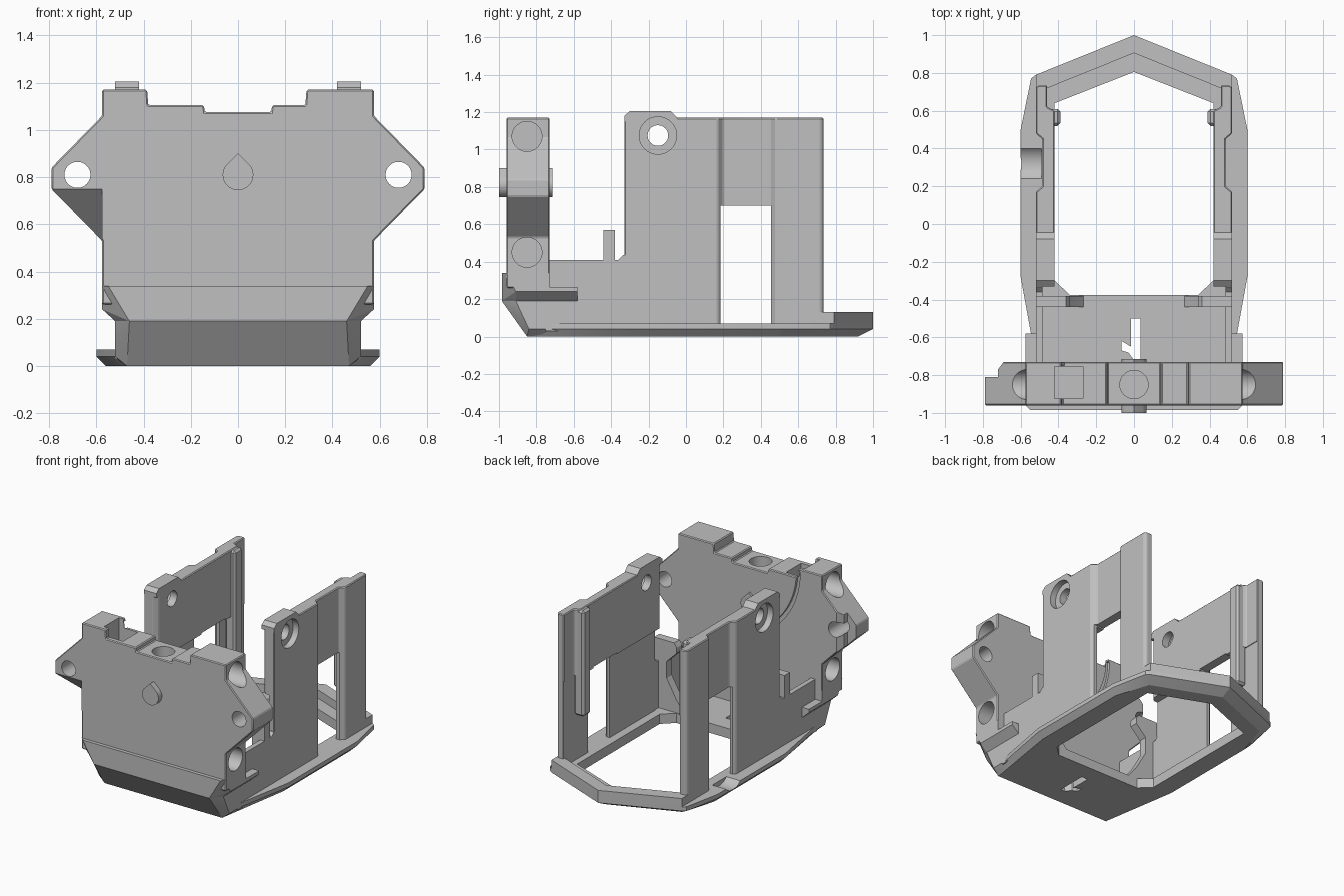
import bpy, bmesh, math
from mathutils import Vector

if "Cube" in bpy.data.objects:
    bpy.data.objects.remove(bpy.data.objects["Cube"])

grey = bpy.data.materials.new("grey plastic")
grey.diffuse_color = (0.53, 0.53, 0.53, 1)
grey.use_nodes = True
grey.node_tree.nodes["Principled BSDF"].inputs["Base Color"].default_value = grey.diffuse_color


def make(name, bm):
    bmesh.ops.recalc_face_normals(bm, faces=bm.faces)
    me = bpy.data.meshes.new(name)
    bm.to_mesh(me)
    bm.free()
    me.materials.append(grey)
    ob = bpy.data.objects.new(name, me)
    bpy.context.collection.objects.link(ob)
    return ob


def prism(name, pts, a, b, axis):
    """Extrude a 2D outline from a to b along an axis."""
    place = {'x': lambda p, d: (d, p[0], p[1]),
             'y': lambda p, d: (p[0], d, p[1]),
             'z': lambda p, d: (p[0], p[1], d)}[axis]
    bm = bmesh.new()
    face = bm.faces.new([bm.verts.new(place(p, a)) for p in pts])
    ext = bmesh.ops.extrude_face_region(bm, geom=[face])
    shift = Vector(place((0, 0), b - a))
    bmesh.ops.translate(bm, vec=shift, verts=[v for v in ext['geom'] if isinstance(v, bmesh.types.BMVert)])
    return make(name, bm)


def box(name, x, y, z):
    return prism(name, [(x[0], y[0]), (x[1], y[0]), (x[1], y[1]), (x[0], y[1])], z[0], z[1], 'z')


def circle(u, v, r, n=40):
    return [(u + r * math.cos(2 * math.pi * i / n), v + r * math.sin(2 * math.pi * i / n)) for i in range(n)]


def rod(u, v, r, a, b, axis):
    return prism("cutter", circle(u, v, r), a, b, axis)


def hull(name, pts):
    bm = bmesh.new()
    for p in pts:
        bm.verts.new(p)
    bmesh.ops.convex_hull(bm, input=bm.verts)
    bmesh.ops.delete(bm, geom=[v for v in bm.verts if not v.link_faces], context='VERTS')
    bmesh.ops.dissolve_limit(bm, angle_limit=0.01, verts=bm.verts, edges=bm.edges)
    return make(name, bm)


def both(pts):
    """Points plus their mirror images in x."""
    return pts + [(-p[0],) + tuple(p[1:]) for p in pts]


def finish(ob, cutters=(), bevel=0.0):
    """Round the edges, cut the holes, then bake and shade."""
    if bevel:
        m = ob.modifiers.new("round", 'BEVEL')
        m.width, m.segments, m.limit_method = bevel, 1, 'ANGLE'
        m.angle_limit = math.radians(40)
    for c in cutters:
        m = ob.modifiers.new("cut", 'BOOLEAN')
        m.operation, m.solver, m.object = 'DIFFERENCE', 'EXACT', c
    dg = bpy.context.evaluated_depsgraph_get()
    me = bpy.data.meshes.new_from_object(ob.evaluated_get(dg))
    ob.modifiers.clear()
    ob.data = me
    for c in cutters:
        bpy.data.objects.remove(c)
    bpy.ops.object.select_all(action='DESELECT')
    ob.select_set(True)
    bpy.context.view_layer.objects.active = ob
    bpy.ops.object.shade_smooth_by_angle(angle=math.radians(20))
    return ob


# Base frame: chamfered outline with a pointed opening and a floor slot
outer = [(0, 1), (.52, .79), (.545, .77), (.6, .5), (.6, -.28), (.545, -.58), (.5, -.83)]
lower = [(0, .92), (.48, .73), (.56, .48), (.56, -.28), (.47, -.84)]
base = hull("base_frame", both([(x, y, 0) for x, y in lower]
                               + [(x, y, z) for x, y in outer for z in (.04, .07)]))
half = [(.34, -.375), (.42, -.3), (.42, .64)]
opening = half + [(0, .805)] + [(-x, y) for x, y in reversed(half)]
slot = [(-.015, -.5), (.035, -.5), (.035, -.72), (0, -.72), (-.03, -.68), (-.065, -.67), (-.065, -.62), (-.015, -.65)]
finish(base, [prism("cutter", opening, -.1, .2, 'z'),
              prism("cutter", slot, -.1, .3, 'z'),
              rod(.32, .145, .11, -.7, -.49, 'x')])

# Raised pointed lip at the back of the frame
section = [(1, .05), (1, .13), (.905, .13), (.905, .05)]
for s, side in ((1, "right"), (-1, "left")):
    finish(hull(side + "_back_lip", [(0, y, z) for y, z in section]
                + [(s * .52, y - .21, z) for y, z in section]))

# Chin below the front plate: flared upper band and sloped lower block
seam = [(.46, -.985, .19), (.52, -.91, .19), (.52, -.73, .19)]
finish(hull("chin_band", both(seam + [(.55, -.985, .34), (.575, -.96, .34), (.575, -.73, .34),
                                      (.575, -.91, .24), (.575, -.73, .24)])))
finish(hull("chin_block", both(seam + [(.47, -.85, 0), (.52, -.84, .04), (.52, -.73, .04), (.48, -.73, 0)])))

# Front plate with ears
plate_pts = [(.575, .26), (.575, .53), (.79, .75), (.79, .84), (.575, 1.06), (.575, 1.17), (.29, 1.17),
             (.285, 1.105), (.145, 1.105), (.14, 1.075), (-.14, 1.075), (-.145, 1.105), (-.38, 1.105),
             (-.385, 1.17), (-.575, 1.17), (-.575, 1.06), (-.79, .84), (-.79, .75), (-.575, .53), (-.575, .26)]
plate = prism("front_plate", plate_pts, -.96, -.73, 'y')
cuts = [rod(0, -.85, .075, .92, 1.3, 'z'),
        box("cutter", (-.42, -.27), (-.925, -.755), (.85, 1.3)),
        # sloped relief under the left ear and step behind its tip
        prism("cutter", [(-1.0, .75), (-.96, .75), (-.74, .53), (-.74, .4), (-1.0, .4)], -.9, -.576, 'x'),
        prism("cutter", [(-.9, -.81), (-.72, -.81), (-.72, -.77), (-.69, -.73), (-.69, -.6), (-.9, -.6)],
              .4, 1.1, 'z')]
for s in (1, -1):
    cuts.append(rod(s * .68, .81, .055, -1.2, -.5, 'y'))
    for z in (1.07, .45):
        cuts.append(rod(-.85, z, .08, *sorted((s * .44, s * .9)), 'x'))
# arched groove in the back of the plate
ring = [(.2 + r * math.cos(a), 1.15 + r * math.sin(a)) for r, steps in ((.6, range(13)), (.57, range(12, -1, -1)))
        for a in [math.pi + math.radians(5 * i) for i in steps]]
cuts.append(prism("cutter", ring, -.75, -.6, 'y'))
finish(plate, cuts, .006)

# Drop-shaped pin through the plate
drop = [(.065 * math.cos(a), .81 + .065 * math.sin(a))
        for a in [math.radians(135 + 270 * i / 24) for i in range(25)]] + [(0, .9)]
finish(prism("drop_pin", drop, -1, -.715, 'y'))

wall_plan = [(.42, -.3), (.45, -.33), (.52, -.33), (.52, .17), (.485, .2), (.485, .45), (.52, .48), (.52, .72),
             (.505, .735), (.46, .735), (.46, .62), (.42, .6)]
for s, side in ((1, "right"), (-1, "left")):
    span = lambda a, b: tuple(sorted((s * a, s * b)))
    # Tall side wall with window, counterbored hole and thinner lower half
    wall = prism(side + "_wall", [(s * x, y) for x, y in wall_plan], .04, 1.17, 'z')
    finish(wall, [box("cutter", span(.3, .7), (.185, .455), (.07, .7)),
                  box("cutter", span(.3, .48), (-.5, .3), (.07, .69)),
                  box("cutter", span(.3, .465), (.4, .8), (.07, .69)),
                  rod(-.15, 1.075, .055, *span(.3, .7), 'x'),
                  rod(-.15, 1.075, .1, *span(.475, .7), 'x')], .006)
    # Raised cap on the wall
    cap = prism(side + "_wall_cap", [(-.33, 1.15), (-.33, 1.18), (-.3, 1.205), (-.08, 1.205), (-.045, 1.17),
                                     (-.045, 1.15)], *span(.42, .52), 'x')
    finish(cap, [rod(-.15, 1.075, .1, *span(.475, .7), 'x')])
    # Inner rib
    finish(box(side + "_rib", span(.39, .47), (.52, .61), (.4, 1.165)), (), .015)
    # Low thin tray wall joining the front plate and side wall
    finish(prism(side + "_tray_wall", [(-.75, .03), (-.75, .41), (-.36, .41), (-.335, .435), (-.32, .435),
                                       (-.32, .03)], *span(.485, .52), 'x'))
    # Upright tab with a curved inner edge
    tab = [(.52, .05), (.52, .57), (.36, .57), (.34, .54), (.34, .5), (.42, .42), (.42, .3), (.34, .16), (.25, .05)]
    finish(prism(side + "_tab", [(s * x, z) for x, z in tab], -.44, -.38, 'y'))
    # Side ledge under the plate
    ledge = [(.51, .265), (.575, .265), (.575, .24), (.52, .19), (.51, .19)]
    finish(prism(side + "_ledge", [(s * x, z) for x, z in ledge], -.88, -.58, 'y'))
